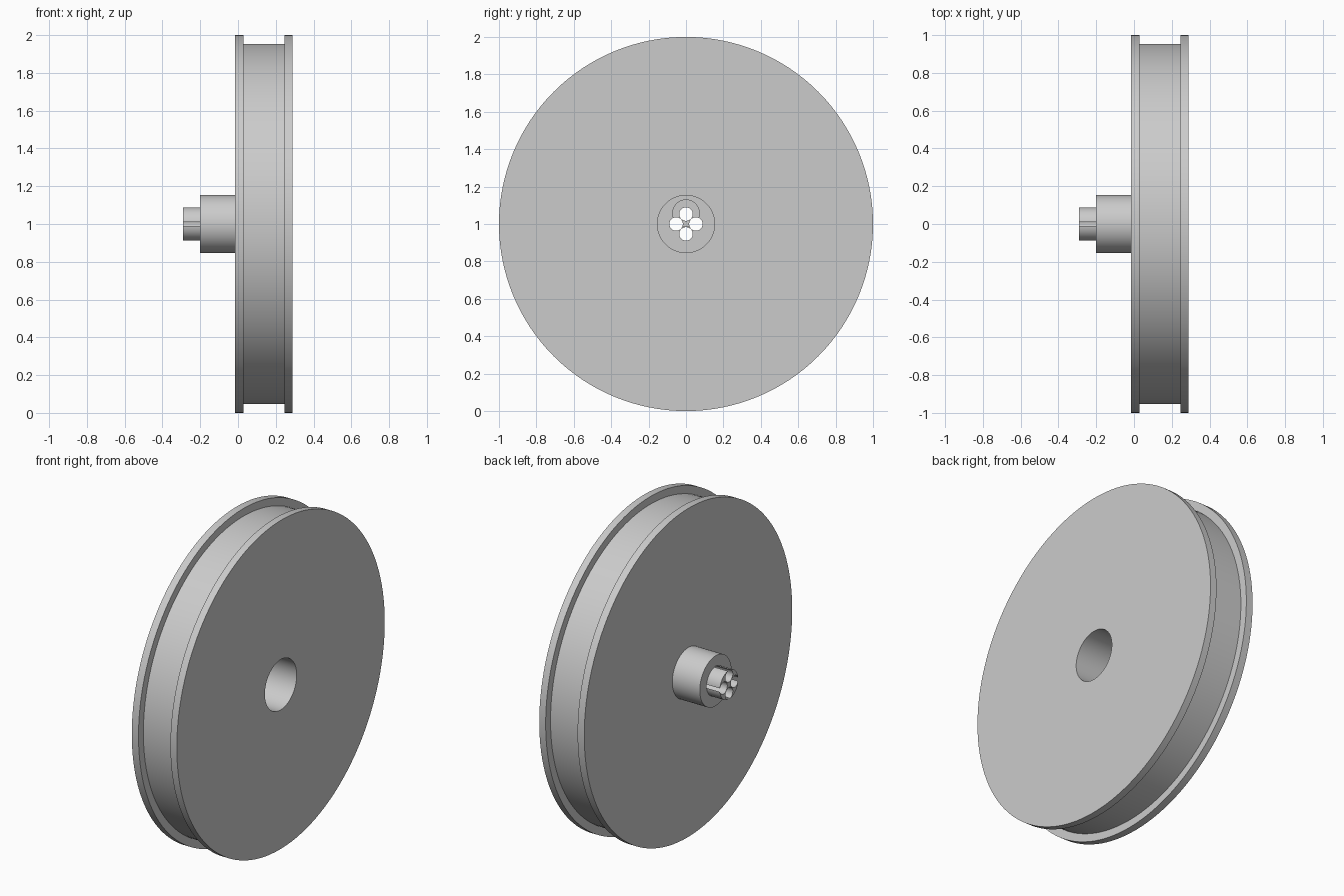
import bpy, bmesh
from math import pi, radians, sin, cos
from mathutils import Matrix, Vector

old = bpy.data.objects.get("Cube")
if old:
    bpy.data.objects.remove(old, do_unlink=True)

AXLE_Z = 1.0
GREY = (0.6, 0.6, 0.6, 1.0)

metal = bpy.data.materials.new("light grey metal")
metal.use_nodes = True
metal.diffuse_color = GREY
metal.node_tree.nodes["Principled BSDF"].inputs["Base Color"].default_value = GREY


def finish(name, bm):
    """Turn a bmesh into a named object."""
    bmesh.ops.recalc_face_normals(bm, faces=bm.faces)
    mesh = bpy.data.meshes.new(name)
    bm.to_mesh(mesh)
    bm.free()
    mesh.materials.append(metal)
    obj = bpy.data.objects.new(name, mesh)
    bpy.context.collection.objects.link(obj)
    return obj


def lathe(name, profile, steps=128):
    """Spin (x, radius) points about the axle."""
    bm = bmesh.new()
    verts = [bm.verts.new((x, 0, AXLE_Z + r)) for x, r in profile]
    edges = [bm.edges.new((a, b)) for a, b in zip(verts, verts[1:])]
    if profile[0][1] > 0:
        edges.append(bm.edges.new((verts[-1], verts[0])))
    bmesh.ops.spin(bm, geom=verts + edges, cent=(0, 0, AXLE_Z), axis=(1, 0, 0),
                   angle=2 * pi, steps=steps, use_merge=True)
    bmesh.ops.remove_doubles(bm, verts=bm.verts, dist=1e-5)
    return finish(name, bm)


def drill(target, name, radius, x0, x1, y, z):
    """Cut a round hole parallel to the axle."""
    bm = bmesh.new()
    place = Matrix.Translation(Vector(((x0 + x1) / 2, y, z))) @ Matrix.Rotation(pi / 2, 4, 'Y')
    bmesh.ops.create_cone(bm, cap_ends=True, segments=40, radius1=radius,
                          radius2=radius, depth=x1 - x0, matrix=place)
    cutter = finish(name, bm)
    cutter.hide_render = True
    mod = target.modifiers.new(name, 'BOOLEAN')
    mod.operation = 'DIFFERENCE'
    mod.solver = 'EXACT'
    mod.object = cutter
    bpy.context.view_layer.objects.active = target
    bpy.ops.object.modifier_apply(modifier=mod.name)
    bpy.data.objects.remove(cutter, do_unlink=True)


# Grooved wheel with two flanges and an open bore
wheel = lathe("grooved_wheel", [
    (-0.015, 0.153), (-0.015, 1.0), (0.03, 1.0), (0.03, 0.953),
    (0.245, 0.953), (0.245, 1.0), (0.288, 1.0), (0.288, 0.153)])

# Stepped hub that closes the bore
hub = lathe("stepped_hub", [
    (-0.29, 0), (-0.29, 0.088), (-0.2, 0.088), (-0.2, 0.153), (0.0, 0.153), (0.0, 0)], 96)

# Off-centre recess in the inner hub face, then four through holes
drill(hub, "recess_cutter", 0.071, -0.09, 0.1, 0, AXLE_Z + 0.058)
for i in range(4):
    a = i * pi / 2
    drill(hub, "hole_cutter", 0.036, -0.4, 0.1, 0.053 * cos(a), AXLE_Z + 0.053 * sin(a))

# Smooth round walls, sharp rims
for obj in (wheel, hub):
    bpy.ops.object.select_all(action='DESELECT')
    obj.select_set(True)
    bpy.context.view_layer.objects.active = obj
    bpy.ops.object.shade_smooth_by_angle(angle=radians(30))
